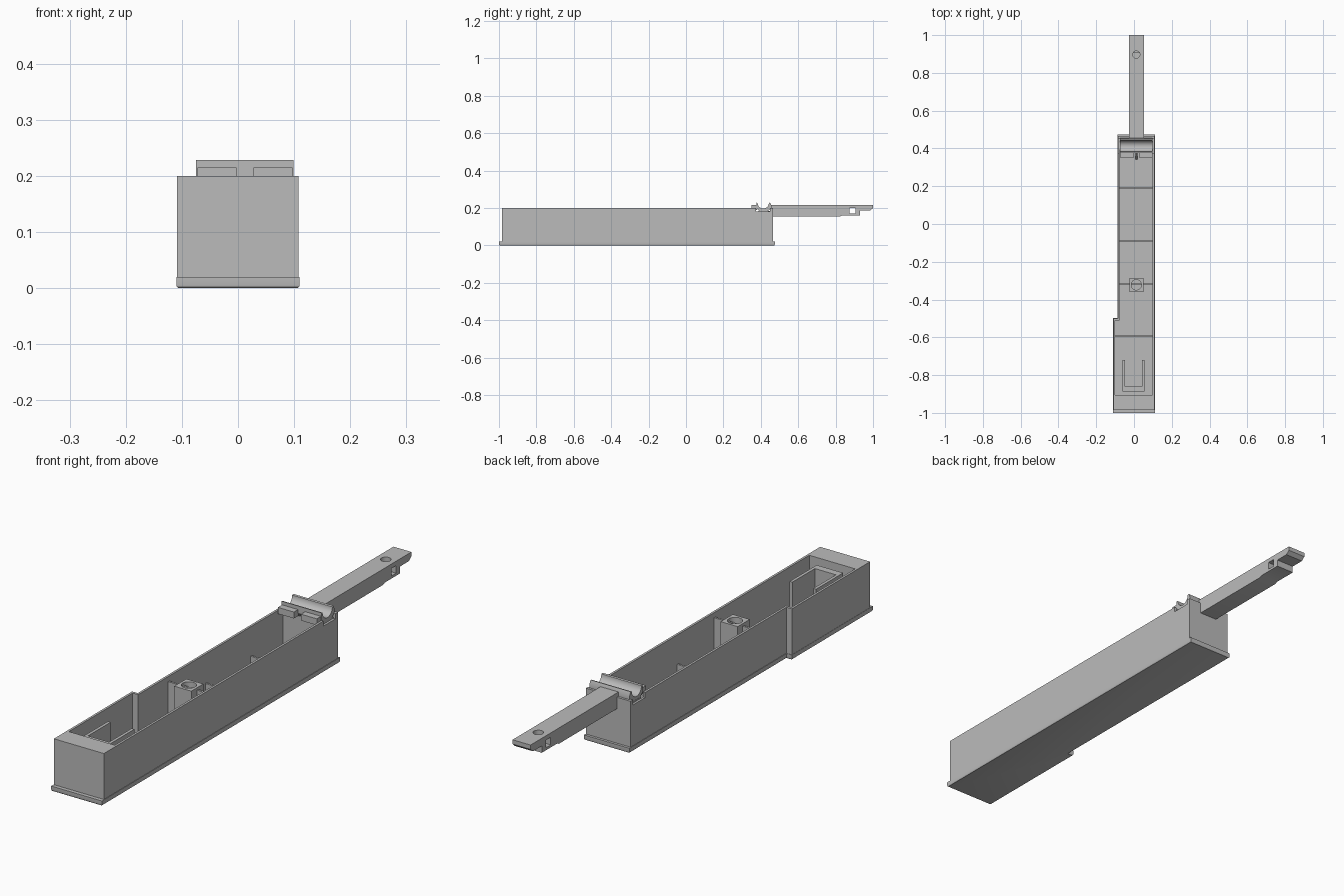
import bpy, bmesh, math
from mathutils import Vector

cube = bpy.data.objects.get("Cube")
if cube:
    bpy.data.objects.remove(cube, do_unlink=True)

grey = bpy.data.materials.new("plain grey")
grey.use_nodes = True
grey.diffuse_color = (0.5, 0.5, 0.5, 1)
grey.node_tree.nodes["Principled BSDF"].inputs["Base Color"].default_value = (0.5, 0.5, 0.5, 1)


def prism(name, pts, lo, hi, axis="z"):
    """Extrude a 2D outline: (x, y) along z, or (y, z) along x."""
    bm = bmesh.new()
    place = (lambda a, b: (a, b, lo)) if axis == "z" else (lambda a, b: (lo, a, b))
    step = Vector((0, 0, hi - lo)) if axis == "z" else Vector((hi - lo, 0, 0))
    face = bm.faces.new([bm.verts.new(place(*p)) for p in pts])
    out = bmesh.ops.extrude_face_region(bm, geom=[face])
    bmesh.ops.translate(bm, vec=step, verts=[v for v in out["geom"] if isinstance(v, bmesh.types.BMVert)])
    bmesh.ops.recalc_face_normals(bm, faces=bm.faces)
    me = bpy.data.meshes.new(name)
    bm.to_mesh(me)
    bm.free()
    me.materials.append(grey)
    ob = bpy.data.objects.new(name, me)
    bpy.context.collection.objects.link(ob)
    return ob


def box(name, x0, x1, y0, y1, z0, z1):
    return prism(name, [(x0, y0), (x1, y0), (x1, y1), (x0, y1)], z0, z1)


def circle(cx, cy, r, n=32, a0=0, a1=math.tau, closed=True):
    count = n if closed else n + 1
    angles = [a0 + (a1 - a0) * i / n for i in range(count)]
    return [(cx + r * math.cos(a), cy + r * math.sin(a)) for a in angles]


def apply_modifiers(ob):
    bpy.context.view_layer.update()
    done = ob.evaluated_get(bpy.context.evaluated_depsgraph_get())
    me = bpy.data.meshes.new_from_object(done)
    ob.modifiers.clear()
    ob.data = me


def cut(ob, *cutters):
    for c in cutters:
        c.hide_render = True
        m = ob.modifiers.new("cut", "BOOLEAN")
        m.operation, m.solver, m.object = "DIFFERENCE", "EXACT", c
    apply_modifiers(ob)
    for c in cutters:
        bpy.data.objects.remove(c, do_unlink=True)


def smooth(ob):
    bpy.ops.object.select_all(action="DESELECT")
    ob.select_set(True)
    bpy.context.view_layer.objects.active = ob
    bpy.ops.object.shade_smooth_by_angle(angle=math.radians(30))


def stepped(left, narrow, right, front, step, back):
    return [(left, front), (right, front), (right, back),
            (narrow, back), (narrow, step), (left, step)]


MID = 0.0125  # centre line of the narrow compartment

# Base plate with a lip at both ends and a rounded lower edge
base = prism("base_plate", stepped(-0.11, -0.087, 0.11, -1, -0.498, 0.475), 0, 0.02)
bm = bmesh.new()
bm.from_mesh(base.data)
bmesh.ops.bevel(bm, geom=[e for e in bm.edges if all(v.co.z < 0.001 for v in e.verts)],
                offset=0.006, segments=3, profile=0.5, affect="EDGES")
bm.to_mesh(base.data)
bm.free()
smooth(base)

# Hollow case, notched at the back where the cradle sits
case = prism("case_walls", stepped(-0.109, -0.085, 0.108, -0.985, -0.5, 0.465), 0.015, 0.2)
cut(case,
    prism("cavity", stepped(-0.1, -0.076, 0.099, -0.905, -0.51, 0.45), 0.025, 0.3),
    box("cradle_notch", -0.2, 0.2, 0.375, 0.45, 0.18, 0.3))

# Low ribs and the tall partition
for name, y, left, top in (("front_rib", -0.595, -0.1, 0.05), ("middle_rib", -0.09, -0.076, 0.085),
                           ("rear_rib", 0.19, -0.076, 0.085), ("partition", -0.32, -0.076, 0.18)):
    box(name, left, 0.099, y - 0.004, y + 0.004, 0.02, top)

# Square screw post
post = box("screw_post", MID - 0.037, MID + 0.037, -0.36, -0.285, 0.02, 0.19)
cut(post, prism("post_bore", circle(MID, -0.322, 0.027), 0.06, 0.3))
smooth(post)

# U-shaped holder in the wide compartment
prism("u_holder", [(-0.06, -0.888), (0.055, -0.888), (0.055, -0.72), (0.043, -0.72),
                   (0.043, -0.86), (-0.048, -0.86), (-0.048, -0.72), (-0.06, -0.72)], 0.02, 0.18)

# Cradle: half-round channel across the back, with upright lips
channel = circle(0.413, 0.227, 0.03, 20, 0, -math.pi, closed=False)
cradle = prism("cradle", [(0.376, 0.229), (0.376, 0.2), (0.392, 0.182), (0.436, 0.182), (0.456, 0.2),
                          (0.456, 0.215), (0.45, 0.229)] + channel, -0.075, 0.099, "x")
smooth(cradle)

# Split tab in front of the cradle, on a solid bracket
for side, x0, x1 in (("right", -0.072, -0.003), ("left", 0.028, 0.097)):
    box(side + "_tab", x0, x1, 0.35, 0.38, 0.19, 0.215)
box("bracket_wall", -0.076, 0.099, 0.388, 0.45, 0.02, 0.185)
prism("bracket_gusset", [(0.34, 0.02), (0.392, 0.02), (0.392, 0.12)], MID - 0.005, MID + 0.005, "x")

# Rear arm with stepped underside, side window and pin hole
arm = prism("arm", [(0.45, 0.155), (0.825, 0.155), (0.835, 0.16), (0.93, 0.16), (0.93, 0.187),
                    (0.985, 0.187), (1, 0.2), (1, 0.217), (0.45, 0.217)], -0.026, 0.052, "x")
cut(arm,
    box("arm_window", -0.1, 0.1, 0.875, 0.905, 0.17, 0.2),
    prism("pin_bore", circle(MID, 0.897, 0.019), 0.19, 0.3))
smooth(arm)
